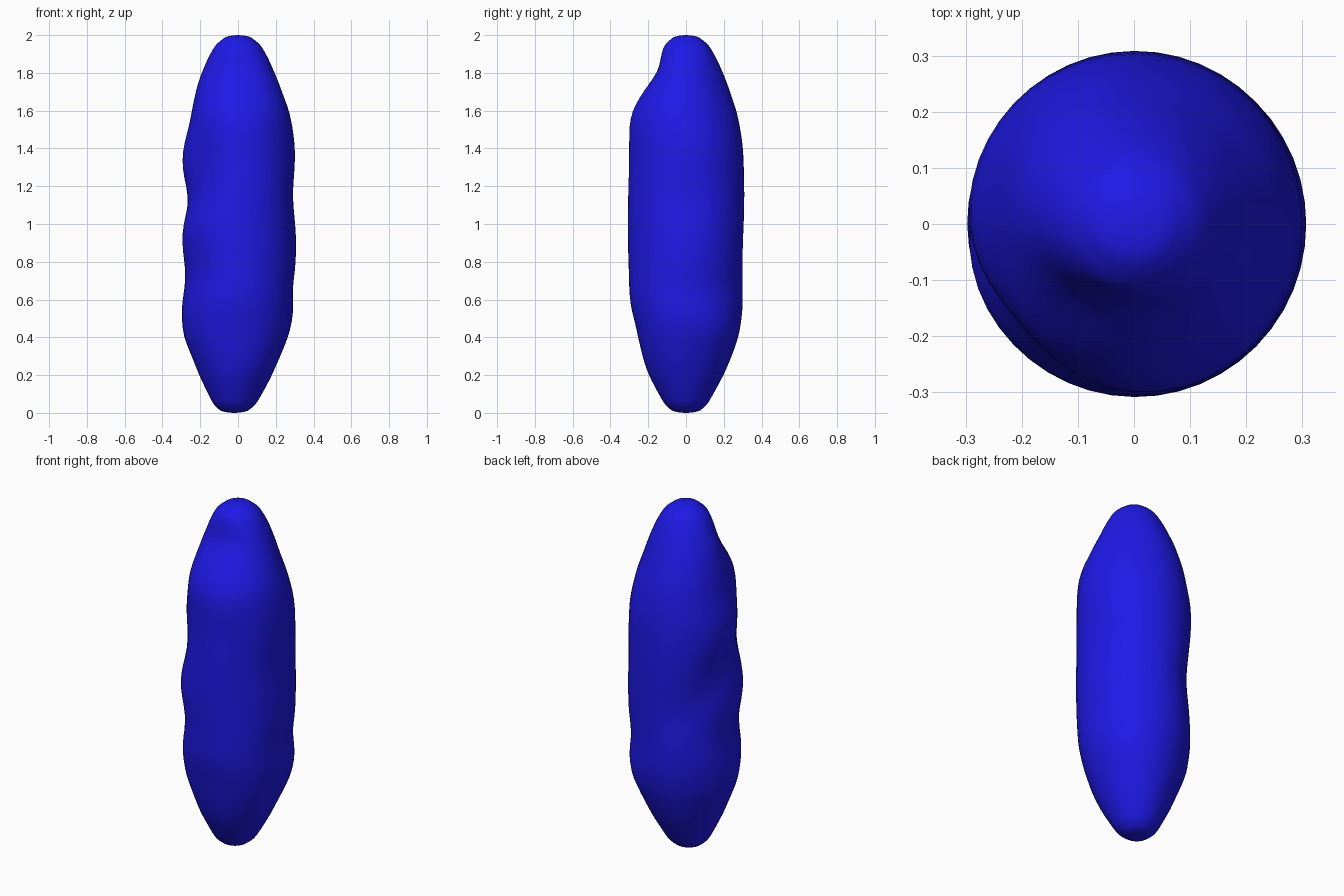
import bpy, bmesh, math

if "Cube" in bpy.data.objects:
    bpy.data.objects.remove(bpy.data.objects["Cube"])

RINGS, SEGS = 64, 48

# Average radius against height
PROFILE = [(0, 0), (.01, .07), (.04, .11), (.1, .145), (.2, .2), (.3, .243), (.4, .277),
           (.55, .302), (.7, .308), (.95, .311), (1.2, .311), (1.4, .305), (1.5, .293),
           (1.6, .275), (1.75, .222), (1.87, .167), (1.95, .12), (1.99, .065), (2, 0)]

# Dents and bumps: angle (deg), height, depth, angular spread (deg), height spread
DENTS = [(190, 1.15, -.042, 30, .08), (160, 1.03, -.026, 20, .08), (135, .91, -.025, 22, .09),
         (180, .73, -.026, 28, .09), (225, .74, -.018, 25, .09), (180, 1.56, -.03, 30, .10),
         (225, 1.33, -.036, 22, .13), (225, 1.76, -.02, 25, .09), (270, 1.81, -.042, 35, .07),
         (270, .42, -.022, 30, .10), (45, 1.66, -.02, 28, .12), (0, 1.15, -.02, 22, .10),
         (0, .65, -.015, 22, .07), (0, .3, -.018, 30, .12), (290, 1.55, .018, 35, .08),
         (180, .42, .012, 25, .08), (45, .45, .015, 25, .08), (45, .66, -.012, 20, .06),
         (90, .8, -.006, 30, .12)]


def radius(z):
    for (z0, r0), (z1, r1) in zip(PROFILE, PROFILE[1:]):
        if z <= z1:
            if r0 == 0:
                return r1 * math.sqrt(max(0, (z - z0) / (z1 - z0)))
            if r1 == 0:
                return r0 * math.sqrt(max(0, (z1 - z) / (z1 - z0)))
            return r0 + (r1 - r0) * (z - z0) / (z1 - z0)
    return 0


def surface(angle, z):
    r = radius(z)
    fade = min(1, r / .12)
    for a, h, d, sa, sh in DENTS:
        da = (angle - a + 180) % 360 - 180
        r += fade * d * math.exp(-.5 * (da / sa) ** 2 - .5 * ((z - h) / sh) ** 2)
    return r


# Lumpy rounded body: rings from bottom to top, closed with tip fans
bm = bmesh.new()
rings = []
for i in range(1, RINGS):
    z = 1 - math.cos(math.pi * i / RINGS)
    ring = []
    for j in range(SEGS):
        deg = 360 * j / SEGS
        r, t = surface(deg, z), math.radians(deg)
        shift = -.02 * max(0, 1 - z / .3)
        ring.append(bm.verts.new((r * math.cos(t) + shift, r * math.sin(t), z)))
    rings.append(ring)
bottom = bm.verts.new((-.02, 0, 0))
top = bm.verts.new((0, 0, 2))
for j in range(SEGS):
    k = (j + 1) % SEGS
    bm.faces.new((bottom, rings[0][k], rings[0][j]))
    bm.faces.new((top, rings[-1][j], rings[-1][k]))
    for lo, hi in zip(rings, rings[1:]):
        bm.faces.new((lo[j], lo[k], hi[k], hi[j]))

# Soften the profile's corners
inner = [v for ring in rings[3:-3] for v in ring]
for _ in range(3):
    bmesh.ops.smooth_vert(bm, verts=inner, factor=.5,
                          use_axis_x=True, use_axis_y=True, use_axis_z=False)

mesh = bpy.data.meshes.new("lumpy_body")
bm.to_mesh(mesh)
bm.free()
body = bpy.data.objects.new("lumpy_body", mesh)
bpy.context.collection.objects.link(body)

blue = bpy.data.materials.new("blue")
blue.diffuse_color = (.013, .01, .8, 1)
blue.use_nodes = True
blue.node_tree.nodes["Principled BSDF"].inputs["Base Color"].default_value = blue.diffuse_color
mesh.materials.append(blue)

bpy.context.view_layer.objects.active = body
body.select_set(True)
bpy.ops.object.shade_smooth_by_angle(angle=math.radians(30))
